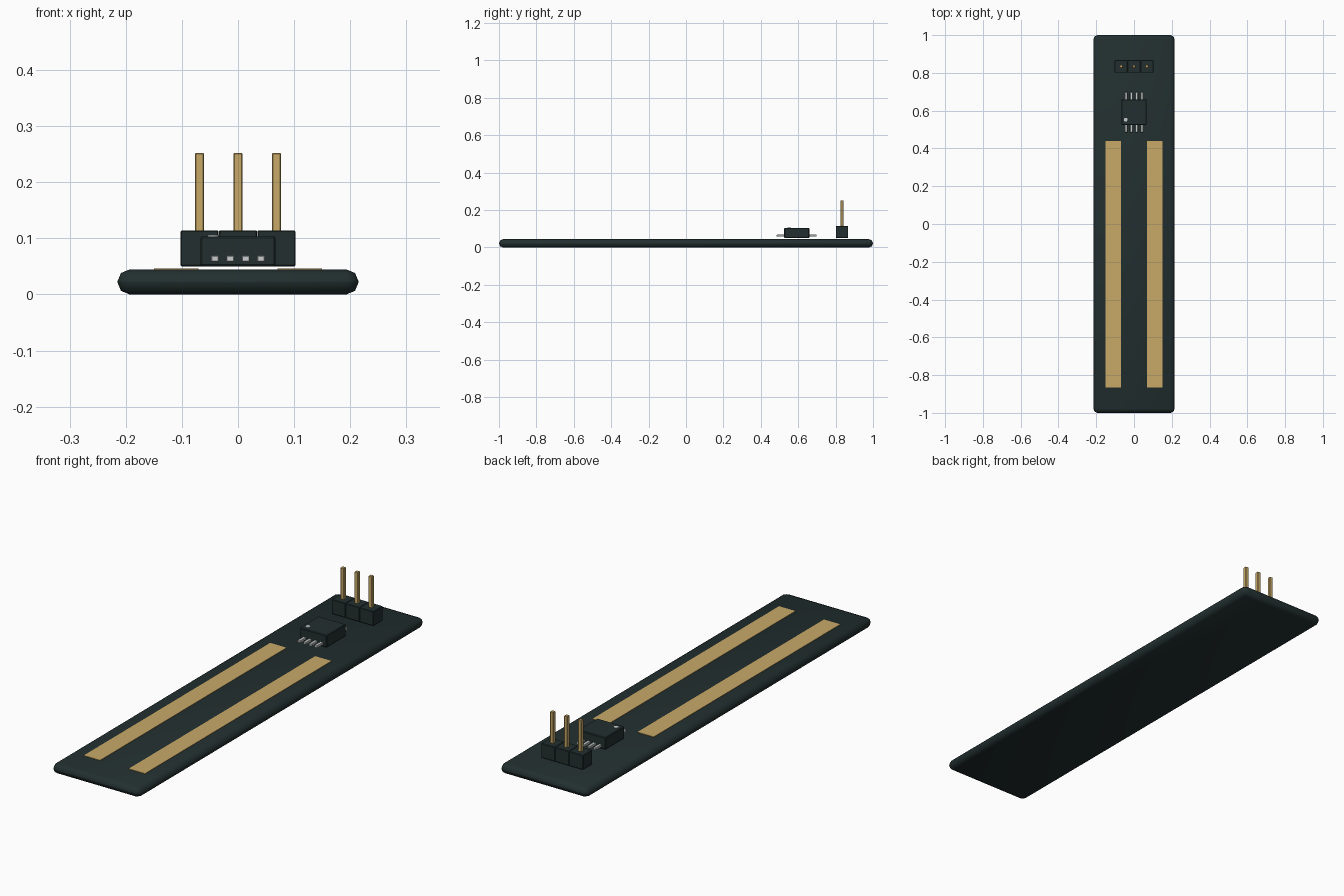
import bpy, math

if "Cube" in bpy.data.objects:
    bpy.data.objects.remove(bpy.data.objects["Cube"])


def material(name, rgb):
    m = bpy.data.materials.new(name)
    m.diffuse_color = (*rgb, 1.0)
    m.use_nodes = True
    m.node_tree.nodes["Principled BSDF"].inputs["Base Color"].default_value = m.diffuse_color
    return m


DARK = material("dark_green_black", (0.016, 0.028, 0.028))
GOLD = material("gold", (0.58, 0.40, 0.14))
SILVER = material("silver", (0.60, 0.62, 0.62))


def box(name, lo, hi, mat, bevel=0.0, segments=1, smooth=False):
    """Box from its two corners, optionally with bevelled edges."""
    bpy.ops.mesh.primitive_cube_add(
        size=1, location=[(a + b) / 2 for a, b in zip(lo, hi)])
    ob = bpy.context.object
    ob.name = name
    ob.scale = [b - a for a, b in zip(lo, hi)]
    bpy.ops.object.transform_apply(location=False, rotation=False, scale=True)
    ob.data.materials.append(mat)
    if bevel:
        mod = ob.modifiers.new("edge_bevel", "BEVEL")
        mod.width = bevel
        mod.segments = segments
        bpy.ops.object.modifier_apply(modifier=mod.name)
    if smooth:
        bpy.ops.object.shade_smooth_by_angle(angle=math.radians(50))
    return ob


# Circuit board with rounded rim
box("board", (-0.215, -1, 0), (0.215, 1, 0.0445), DARK, 0.0218, 2, True)

# Two long sensing pads
for side, x in (("left", -0.11), ("right", 0.11)):
    box(f"pad_{side}", (x - 0.04, -0.865, 0.041), (x + 0.04, 0.44, 0.0465), GOLD)

# Chip body with orientation dot
CHIP_Y = 0.592
box("chip", (-0.067, CHIP_Y - 0.067, 0.05), (0.067, CHIP_Y + 0.067, 0.1035),
    DARK, 0.003)
bpy.ops.mesh.primitive_cylinder_add(
    vertices=16, radius=0.01, depth=0.004, location=(-0.044, 0.552, 0.1035))
dot = bpy.context.object
dot.name = "chip_dot"
dot.data.materials.append(SILVER)

# Four flat leads on the front and back of the chip
for i in range(4):
    x = (i - 1.5) * 0.0275
    for side, s in (("front", -1), ("back", 1)):
        ys = sorted((CHIP_Y + s * 0.06, CHIP_Y + s * 0.107))
        box(f"lead_{side}_{i + 1}", (x - 0.007, ys[0], 0.058),
            (x + 0.007, ys[1], 0.069), SILVER, 0.0015)

# Three-way pin header
HEAD_Y = 0.834
for i in range(3):
    x = (i - 1) * 0.0685
    box(f"header_block_{i + 1}", (x - 0.034, HEAD_Y - 0.033, 0.05),
        (x + 0.034, HEAD_Y + 0.033, 0.114), DARK, 0.002)
    box(f"header_pin_{i + 1}", (x - 0.008, HEAD_Y - 0.008, 0.06),
        (x + 0.008, HEAD_Y + 0.008, 0.252), GOLD, 0.0015)
